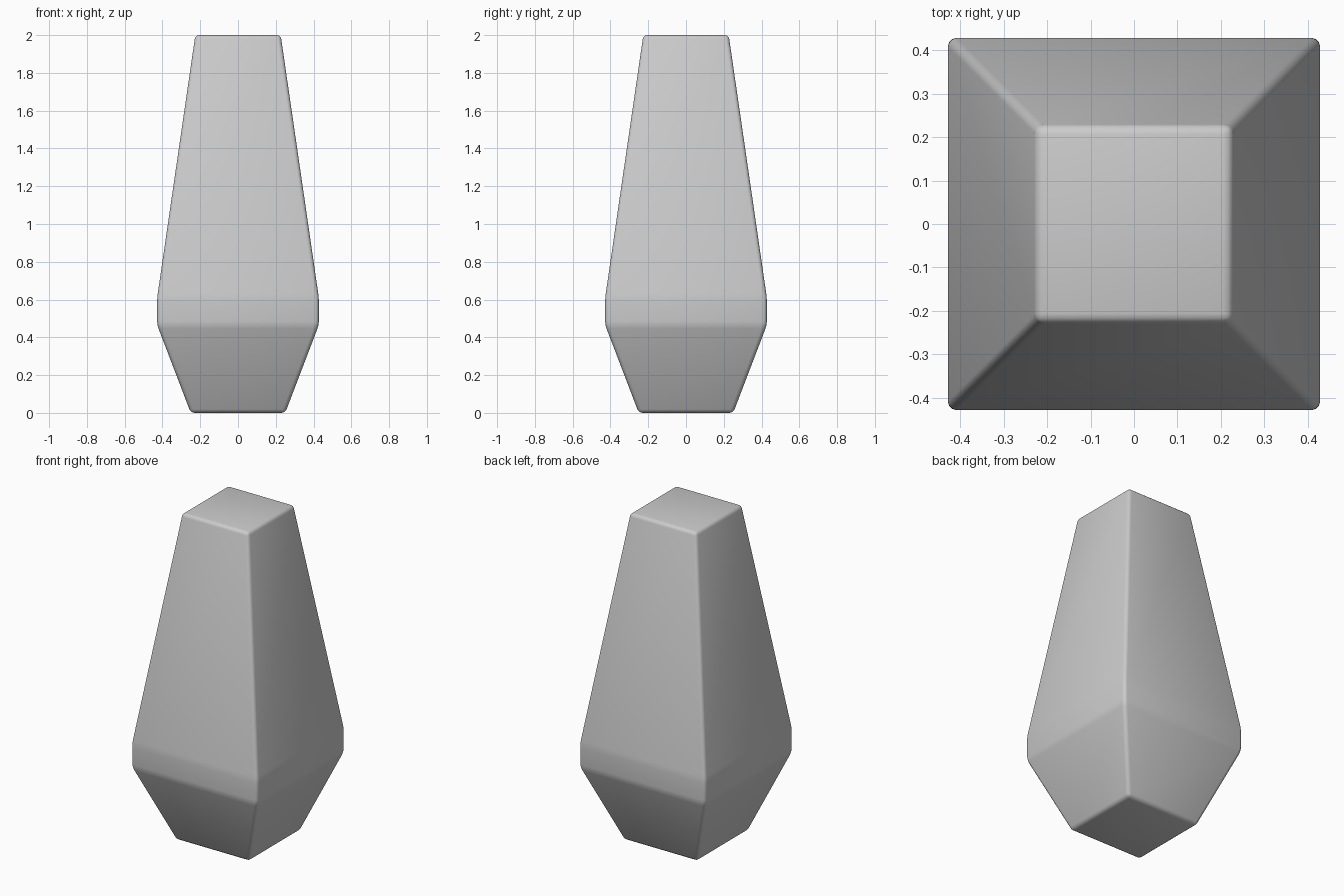
import bpy, bmesh, math

if "Cube" in bpy.data.objects:
    bpy.data.objects.remove(bpy.data.objects["Cube"])

# Square rings of the body: (height, half width)
PROFILE = [(0.0, 0.25), (0.465, 0.428), (0.61, 0.428), (2.0, 0.226)]

bm = bmesh.new()
rings = []
for z, h in PROFILE:
    rings.append([bm.verts.new((sx * h, sy * h, z))
                  for sx, sy in ((-1, -1), (1, -1), (1, 1), (-1, 1))])

# Side walls
for low, high in zip(rings, rings[1:]):
    for i in range(4):
        j = (i + 1) % 4
        bm.faces.new((low[i], low[j], high[j], high[i]))

# Bottom and top caps
bm.faces.new(rings[0][::-1])
bm.faces.new(rings[-1])

mesh = bpy.data.meshes.new("tapered_body")
bm.to_mesh(mesh)
bm.free()
body = bpy.data.objects.new("tapered_body", mesh)
bpy.context.collection.objects.link(body)

# Softly rounded edges
bevel = body.modifiers.new("soft_edges", 'BEVEL')
bevel.width = 0.02
bevel.segments = 3
bevel.limit_method = 'NONE'

bpy.context.view_layer.objects.active = body
body.select_set(True)
bpy.ops.object.modifier_apply(modifier=bevel.name)
bpy.ops.object.shade_smooth_by_angle(angle=math.radians(35))
